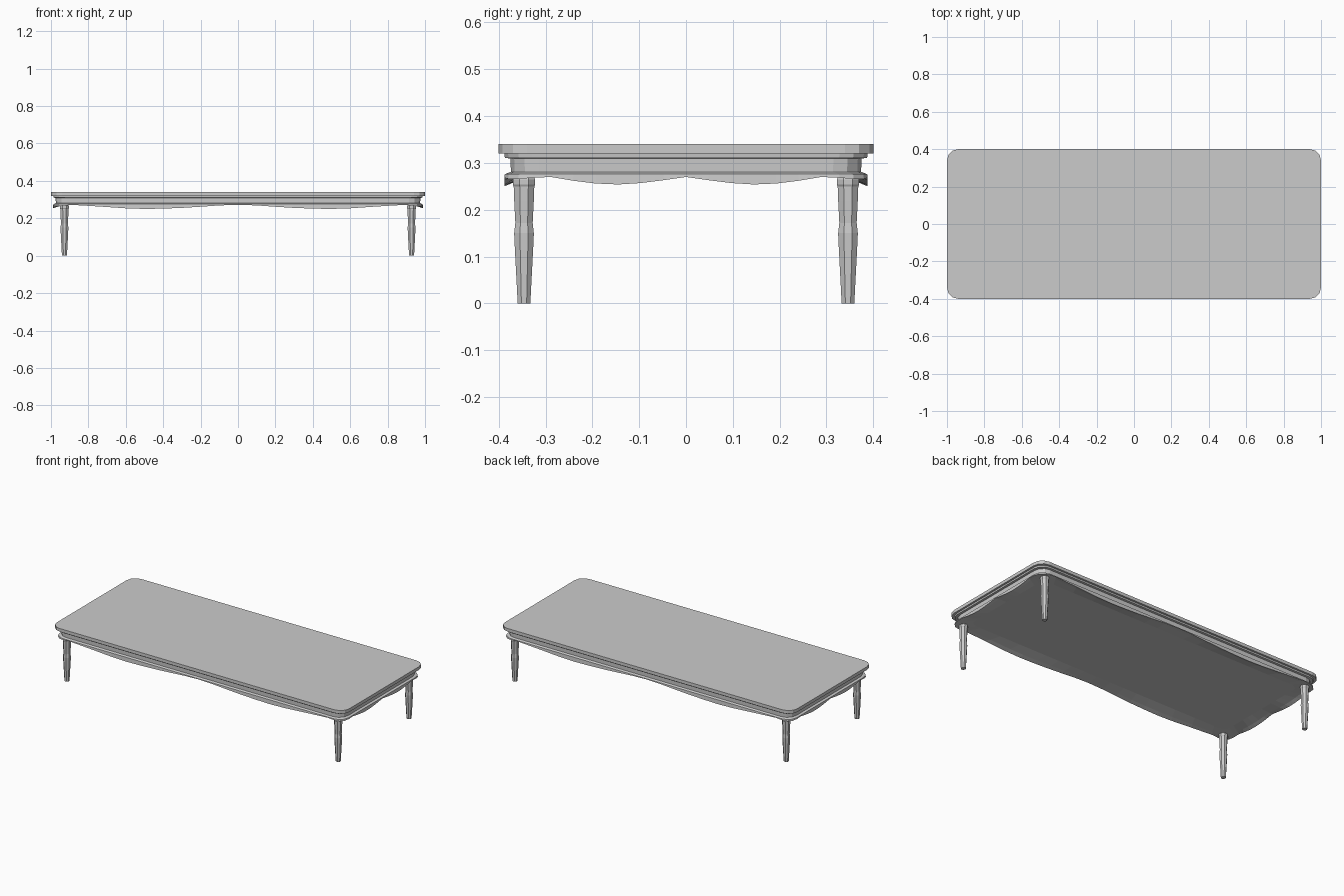
import bpy, bmesh, math

if "Cube" in bpy.data.objects:
    bpy.data.objects.remove(bpy.data.objects["Cube"])

HX, HY = 1.0, 0.4
# half-profiles of the scalloped lower edge: (distance from centre, z)
LONG = [(0, .272), (.1, .269), (.2, .262), (.3, .256), (.4, .252), (.5, .25), (.6, .253),
        (.75, .263), (.9, .272), (.94, .268)]
SHORT = [(0, .27), (.05, .263), (.1, .257), (.15, .254), (.2, .256), (.25, .262), (.3, .27), (.34, .268)]


def outline(inset, radius=.06):
    """Rounded rectangle, sampled at the scallop stations: (x, y, scallop z)."""
    hx, hy, r = HX - inset, HY - inset, radius
    quarter = [(hx, y * (hy - r) / .34, z) for y, z in SHORT]
    for i in range(1, 3):
        a = math.radians(30 * i)
        quarter.append((hx - r + r * math.cos(a), hy - r + r * math.sin(a), .266))
    quarter += [(x * (hx - r) / .94, hy, z) for x, z in reversed(LONG)]
    half = quarter + [(-x, y, z) for x, y, z in reversed(quarter[:-1])]
    return half + [(x, -y, z) for x, y, z in reversed(half[1:-1])]


def loft(name, rings):
    bm = bmesh.new()
    loops = [[bm.verts.new(p) for p in ring] for ring in rings]
    for a, b in zip(loops, loops[1:]):
        n = len(a)
        for i in range(n):
            bm.faces.new((a[i], a[(i + 1) % n], b[(i + 1) % n], b[i]))
    bm.faces.new(loops[0])
    bm.faces.new(loops[-1])
    bmesh.ops.recalc_face_normals(bm, faces=bm.faces[:])
    me = bpy.data.meshes.new(name)
    bm.to_mesh(me)
    bm.free()
    ob = bpy.data.objects.new(name, me)
    bpy.context.collection.objects.link(ob)
    return ob


def flat(inset, z, radius=.06):
    return [(x, y, z) for x, y, _ in outline(inset, radius)]


# table top slab
loft("table_top", [flat(0, .34), flat(0, .32)])

# apron: moulding, recessed wall, flared lip with scalloped lower edge, underside
loft("apron", [
    flat(.012, .32),
    flat(.013, .311),
    flat(.025, .309),
    flat(.026, .281),
    flat(.013, .276),
    outline(.012),
    [(x, y, z + (.274 - z) * .4) for x, y, z in outline(.035)],
    flat(.09, .274, .04),
])

# turned eight-sided legs: (radius, z)
LEG = [(.022, .278), (.022, .268), (.024, .265), (.024, .254), (.022, .25), (.021, .22),
       (.0185, .172), (.021, .15), (.0205, .135), (.0135, 0)]
for sx, side in ((-1, "left"), (1, "right")):
    for sy, end in ((-1, "front"), (1, "back")):
        rings = []
        for r, z in LEG:
            k = r / math.cos(math.pi / 8)
            rings.append([(sx * .928 + k * math.cos(math.pi / 8 + i * math.pi / 4),
                           sy * .346 + k * math.sin(math.pi / 8 + i * math.pi / 4), z)
                          for i in range(8)])
        loft(f"{end}_{side}_leg", rings)
